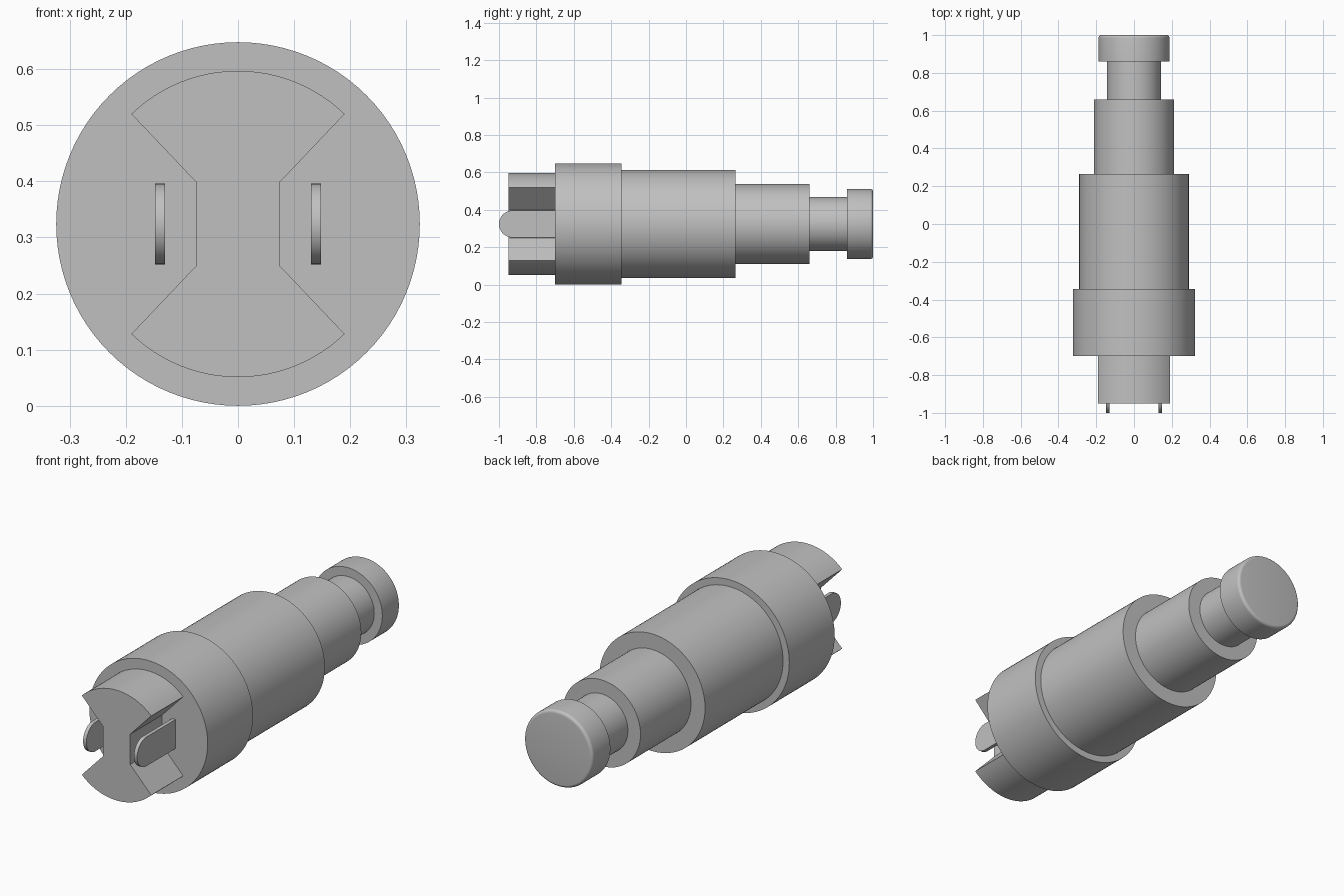
import bpy, bmesh
from math import radians, sin, cos, pi, atan2
from mathutils import Vector, Matrix

AXIS_Z = 0.324      # height of the long axis
SEGMENTS = 96

cube = bpy.data.objects.get("Cube")
if cube:
    bpy.data.objects.remove(cube, do_unlink=True)

grey = bpy.data.materials.new("plain_grey")
grey.use_nodes = True
colour = (0.53, 0.53, 0.53, 1)
grey.diffuse_color = colour
grey.node_tree.nodes["Principled BSDF"].inputs["Base Color"].default_value = colour


def finish(name, bm):
    bmesh.ops.recalc_face_normals(bm, faces=bm.faces)
    mesh = bpy.data.meshes.new(name)
    bm.to_mesh(mesh)
    bm.free()
    mesh.materials.append(grey)
    obj = bpy.data.objects.new(name, mesh)
    obj.location.z = AXIS_Z
    bpy.context.collection.objects.link(obj)
    bpy.ops.object.select_all(action='DESELECT')
    obj.select_set(True)
    bpy.context.view_layer.objects.active = obj
    bpy.ops.object.shade_smooth_by_angle(angle=radians(30))
    return obj


def lathe(name, profile):
    """Revolve (radius, y) points around the long axis."""
    bm = bmesh.new()
    verts = [bm.verts.new((r, y, 0)) for r, y in profile]
    edges = [bm.edges.new(pair) for pair in zip(verts, verts[1:])]
    bmesh.ops.spin(bm, geom=verts + edges, cent=(0, 0, 0), axis=(0, 1, 0),
                   angle=2 * pi, steps=SEGMENTS, use_duplicate=False)
    bmesh.ops.remove_doubles(bm, verts=bm.verts, dist=1e-5)
    # Close both flat ends
    ends = [e for e in bm.edges if e.is_boundary]
    bmesh.ops.holes_fill(bm, edges=ends, sides=0)
    return finish(name, bm)


def prism(name, outline, direction):
    """Extrude a closed outline along a direction."""
    bm = bmesh.new()
    face = bm.faces.new([bm.verts.new(p) for p in outline])
    new = bmesh.ops.extrude_face_region(bm, geom=[face])["geom"]
    moved = [v for v in new if isinstance(v, bmesh.types.BMVert)]
    bmesh.ops.translate(bm, verts=moved, vec=direction)
    return finish(name, bm)


# Stepped shaft: collar, barrel, sleeve, neck and a head with a rounded rim
rim, head = 0.015, 0.188
rounded = [(head - rim + rim * cos(a), 1 - rim + rim * sin(a))
           for a in (i * pi / 12 for i in range(7))]
lathe("stepped_shaft", [
    (0.324, -0.70), (0.324, -0.345), (0.29, -0.345), (0.29, 0.265),
    (0.213, 0.265), (0.213, 0.66), (0.144, 0.66), (0.144, 0.86),
    (head, 0.86)] + rounded)

# Bow-tie key: two arcs joined by a narrow waist
key_radius, half_angle = 0.273, atan2(0.19, 0.196)
arc = [half_angle * (1 - i / 12) for i in range(25)]
upper = [(key_radius * sin(a), key_radius * cos(a)) for a in arc]
upper = [(0.075, 0.075)] + upper + [(-0.075, 0.075)]
outline = upper + [(-x, -z) for x, z in upper]
prism("bow_tie_key", [(x, -0.95, z) for x, z in outline], (0, 0.26, 0))

# Contact blades with half-round tips
blade_half, blade_thick = 0.072, 0.018
tip = [pi / 2 + pi * i / 24 for i in range(25)]
blade = [(blade_half * cos(a) - 1 + blade_half, blade_half * sin(a)) for a in tip]
blade += [(-0.69, -blade_half), (-0.69, blade_half)]
for side, x in (("left", 0.139), ("right", -0.139)):
    prism(side + "_contact_blade",
          [(x - blade_thick / 2, y, z) for y, z in blade], (blade_thick, 0, 0))
